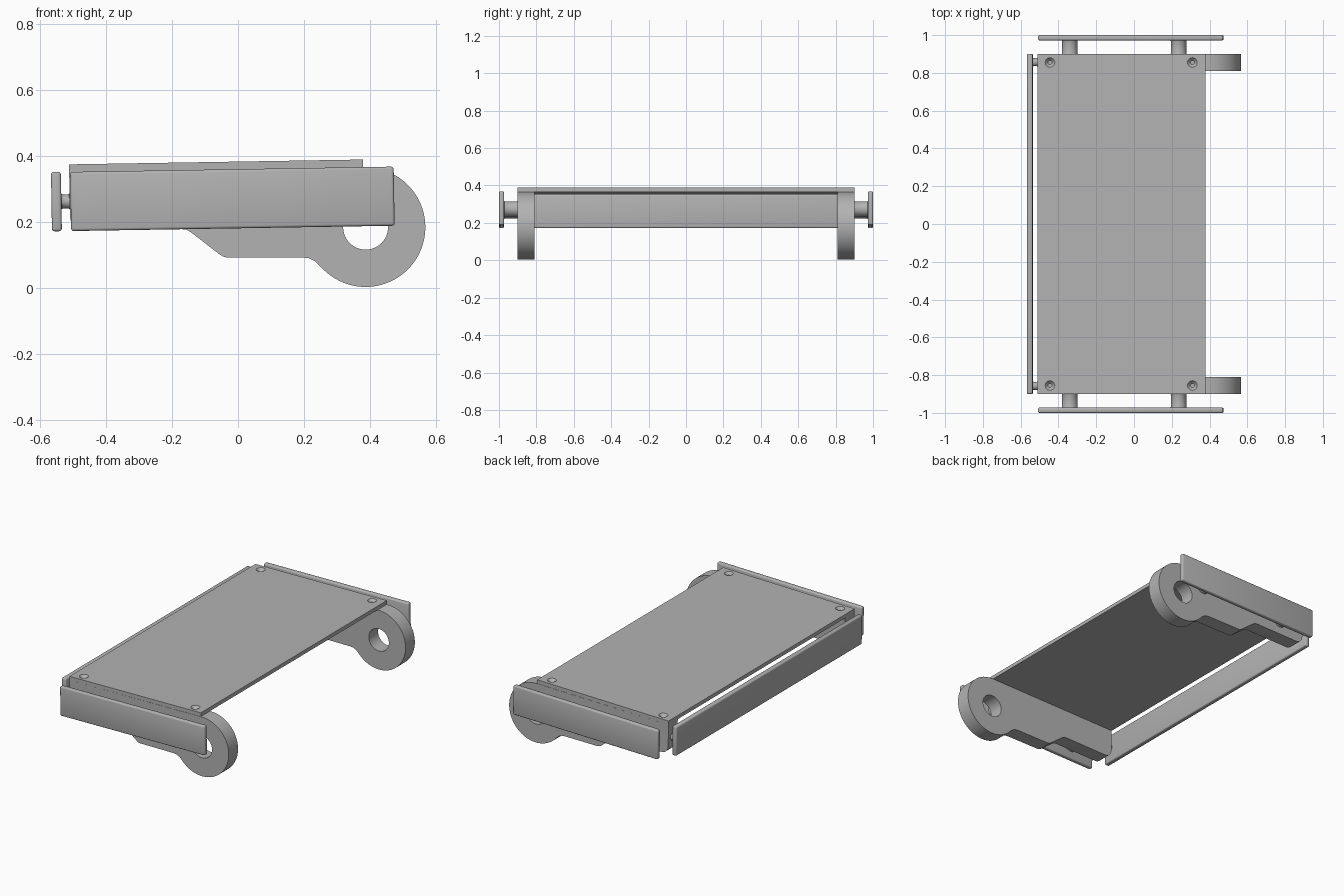
import bpy, bmesh
from math import sin, cos, pi, radians, atan
from mathutils import Matrix, Vector

cube = bpy.data.objects.get("Cube")
if cube:
    bpy.data.objects.remove(cube, do_unlink=True)

grey = bpy.data.materials.new("plain grey")
grey.use_nodes = True
COLOUR = (0.45, 0.45, 0.45, 1)
grey.diffuse_color = COLOUR
grey.node_tree.nodes["Principled BSDF"].inputs["Base Color"].default_value = COLOUR

# The whole assembly leans up slightly towards +x
PIVOT = Vector((0, 0, 0.27))
TILT = (Matrix.Translation(PIVOT) @ Matrix.Rotation(-atan(0.0165), 4, 'Y')
        @ Matrix.Translation(-PIVOT))


def add_object(name, mesh, smooth=True):
    mesh.transform(TILT)
    mesh.materials.clear()
    mesh.materials.append(grey)
    ob = bpy.data.objects.new(name, mesh)
    bpy.context.collection.objects.link(ob)
    if smooth:
        bpy.ops.object.select_all(action='DESELECT')
        ob.select_set(True)
        bpy.context.view_layer.objects.active = ob
        bpy.ops.object.shade_smooth_by_angle(angle=radians(30))
    return ob


def finish(bm, name, smooth=True):
    bmesh.ops.recalc_face_normals(bm, faces=bm.faces)
    mesh = bpy.data.meshes.new(name)
    bm.to_mesh(mesh)
    bm.free()
    return add_object(name, mesh, smooth)


def box(name, low, high, bevel=0):
    bm = bmesh.new()
    low, high = Vector(low), Vector(high)
    bmesh.ops.create_cube(bm, size=1, matrix=Matrix.Translation((low + high) / 2)
                          @ Matrix.Diagonal((*(high - low), 1)))
    if bevel:
        bmesh.ops.bevel(bm, geom=bm.edges[:], offset=bevel, segments=3,
                        profile=0.5, affect='EDGES')
    return finish(bm, name, bool(bevel))


def post(name, start, end, radius, flare):
    """Round spacer, widening to a small foot at both ends."""
    start, end = Vector(start), Vector(end)
    length = (end - start).length
    profile = [(0, 0), (radius + flare, 0), (radius + flare * 0.3, flare * 0.5), (radius, flare * 1.3)]
    profile += [(r, length - z) for r, z in reversed(profile)]
    bm = bmesh.new()
    verts = [bm.verts.new((r, 0, z)) for r, z in profile]
    edges = [bm.edges.new(pair) for pair in zip(verts, verts[1:])]
    bmesh.ops.spin(bm, geom=verts + edges, axis=(0, 0, 1), cent=(0, 0, 0),
                   angle=2 * pi, steps=32)
    bmesh.ops.remove_doubles(bm, verts=bm.verts, dist=0.0002)
    turn = (end - start).to_track_quat('Z', 'Y').to_matrix().to_4x4()
    bm.transform(Matrix.Translation(start) @ turn)
    return finish(bm, name)


def arc(cx, cz, radius, first, last, steps):
    angles = [radians(first + (last - first) * i / steps) for i in range(steps + 1)]
    return [(cx + radius * cos(a), cz + radius * sin(a)) for a in angles]


def bracket(name, y, thickness):
    """Arm with a stepped underside, ending in a pierced round eye."""
    outline = [(-0.51, 0.36)] + arc(-0.465, 0.226, 0.045, 180, 270, 6)
    outline += [(-0.17, 0.181), (-0.157, 0.179), (-0.145, 0.172), (-0.06, 0.104),
                (-0.048, 0.096), (-0.035, 0.093), (0.19, 0.09), (0.212, 0.087), (0.232, 0.076)]
    outline += arc(0.385, 0.178, 0.181, 225, 450, 50)
    hole = arc(0.385, 0.178, 0.068, 0, 352.5, 47)
    curve = bpy.data.curves.new(name, 'CURVE')
    curve.dimensions = '2D'
    curve.fill_mode = 'BOTH'
    curve.extrude = thickness / 2
    for points in (outline, hole):
        spline = curve.splines.new('POLY')
        spline.points.add(len(points) - 1)
        for p, (x, z) in zip(spline.points, points):
            p.co = (x, z, 0, 1)
        spline.use_cyclic_u = True
    helper = bpy.data.objects.new(name + "_outline", curve)
    bpy.context.collection.objects.link(helper)
    mesh = bpy.data.meshes.new_from_object(
        helper.evaluated_get(bpy.context.evaluated_depsgraph_get()))
    bpy.data.objects.remove(helper, do_unlink=True)
    mesh.transform(Matrix.Translation((0, y, 0)) @ Matrix.Rotation(pi / 2, 4, 'X'))
    bm = bmesh.new()
    bm.from_mesh(mesh)
    bmesh.ops.remove_doubles(bm, verts=bm.verts, dist=0.0001)
    return finish(bm, name)


# Top plate with countersunk holes at the corners
plate = box("top_plate", (-0.51, -0.9, 0.36), (0.38, 0.9, 0.383))
bm = bmesh.new()
for x in (-0.443, 0.311):
    for y in (-0.855, 0.855):
        bmesh.ops.create_cone(bm, cap_ends=True, segments=24, radius1=0.011, radius2=0.026,
                              depth=0.016, matrix=Matrix.Translation((x, y, 0.3755)))
cutter = finish(bm, "hole_cutter", False)
cutter.hide_render = True
cut = plate.modifiers.new("holes", 'BOOLEAN')
cut.operation = 'DIFFERENCE'
cut.object = cutter
cut.solver = 'EXACT'
bpy.context.view_layer.update()
holed = bpy.data.meshes.new_from_object(
    plate.evaluated_get(bpy.context.evaluated_depsgraph_get()))
plate.modifiers.clear()
plate.data = holed
bpy.data.objects.remove(cutter, do_unlink=True)

# Brackets, side rails and their spacers, mirrored front and back
for side, s in (("front", -1), ("back", 1)):
    bracket(side + "_bracket", s * 0.855, 0.09)
    low, high = sorted((s * 0.972, s * 1.0))
    box(side + "_rail", (-0.507, low, 0.181), (0.473, high, 0.36), 0.008)
    for end, x in (("right", -0.34), ("left", 0.236)):
        post(f"{side}_{end}_spacer", (x, s * 0.898, 0.27), (x, s * 0.974, 0.27), 0.041, 0.005)
    post(side + "_end_spacer", (-0.508, s * 0.857, 0.271), (-0.537, s * 0.857, 0.271), 0.021, 0.006)

# End rail across the right side
box("end_rail", (-0.565, -0.9, 0.181), (-0.535, 0.9, 0.361), 0.008)
